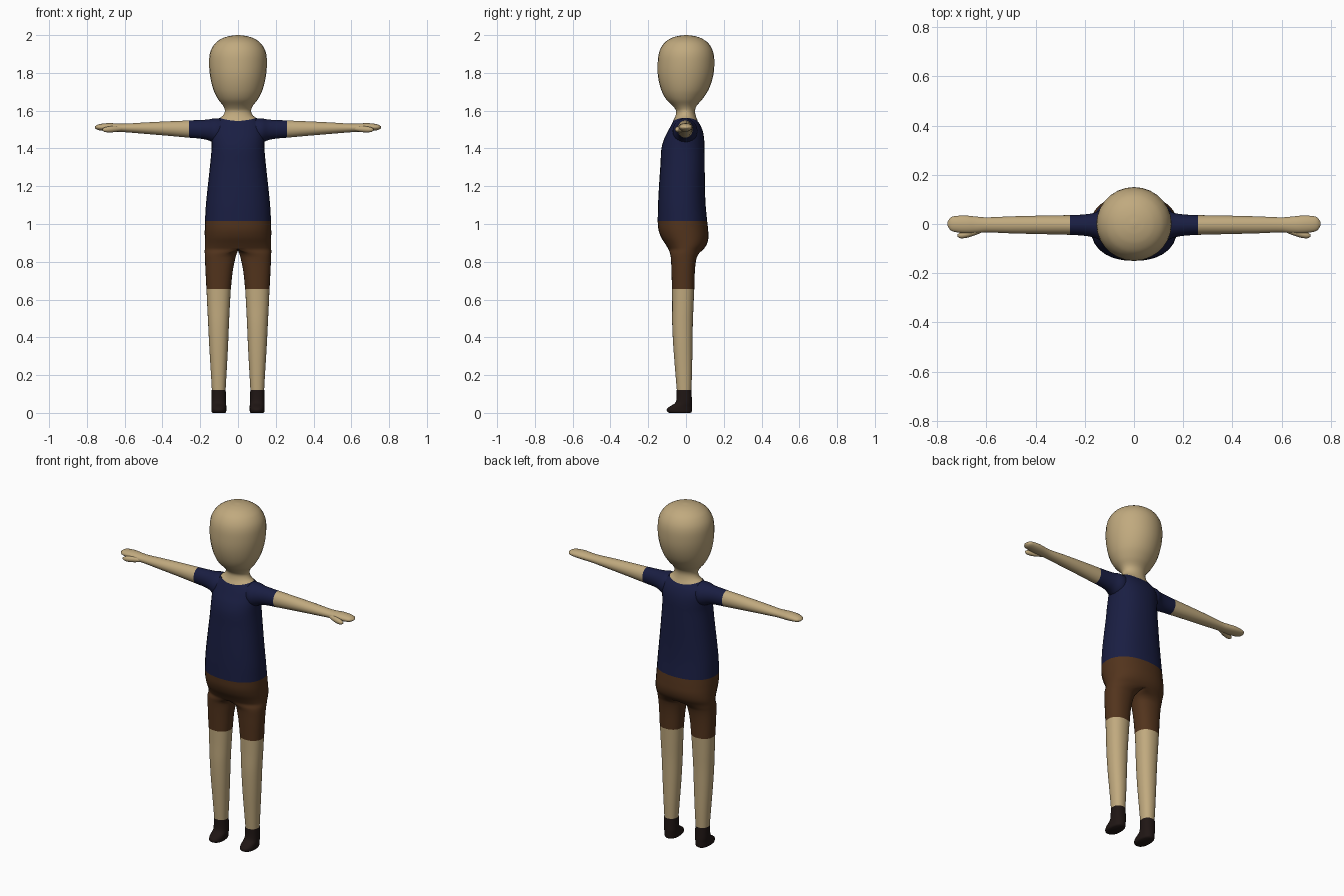
import bpy, bmesh, math


def material(name, rgb):
    m = bpy.data.materials.new(name)
    m.diffuse_color = (*rgb, 1)
    return m


SKIN = material("skin", (0.53, 0.40, 0.21))
NAVY = material("navy_cloth", (0.010, 0.013, 0.055))
BROWN = material("brown_cloth", (0.085, 0.034, 0.012))
DARK = material("dark_leather", (0.014, 0.008, 0.007))


def spline(p0, p1, p2, p3, t):
    """Smooth section values between p1 and p2 (non-uniform in position)."""
    h = p2[0] - p1[0]
    out = [p1[0] + h * t]
    for a, b, c, d in list(zip(p0, p1, p2, p3))[1:]:
        m1 = (c - a) / (p2[0] - p0[0]) * h
        m2 = (d - b) / (p3[0] - p1[0]) * h
        out.append((2*t**3 - 3*t**2 + 1) * b + (t**3 - 2*t**2 + t) * m1
                   + (3*t**2 - 2*t**3) * c + (t**3 - t**2) * m2)
    return out


def loft(name, sections, mat, axis="z", mirror=False, caps=(), power=2.0, sides=28, steps=4):
    """Sections: (position, a min, a max, b min, b max, half-body blend, side lift)."""
    secs = [tuple(s) + (0,) * (7 - len(s)) for s in sections]
    rows = []
    for i in range(len(secs) - 1):
        p0, p3 = secs[max(i - 1, 0)], secs[min(i + 2, len(secs) - 1)]
        rows += [spline(p0, secs[i], secs[i + 1], p3, k / steps) for k in range(steps)]
    rows.append(secs[-1])
    bm = bmesh.new()
    rings = []
    for s, a0, a1, b0, b1, half, lift in rows:
        half = min(max(half, 0), 1)
        ring = []
        for k in range(sides):
            t = 2 * math.pi * k / sides
            c, n = math.cos(t), math.sin(t)
            c2 = math.copysign(abs(c) ** (2 / power), c)
            n2 = math.copysign(abs(n) ** (2 / power), n)
            a = (a0 + a1) / 2 + (a1 - a0) / 2 * c2
            a = a * (1 - half) + max(0, a1 * c2) * half
            b = (b0 + b1) / 2 + (b1 - b0) / 2 * n2
            p = (a, b, s + lift * c * c) if axis == "z" else (s, a, b)
            ring.append(bm.verts.new(p))
        rings.append(ring)
    for r, q in zip(rings, rings[1:]):
        for k in range(sides):
            j = (k + 1) % sides
            bm.faces.new((r[k], r[j], q[j], q[k]))
    for end in caps:
        bm.faces.new(rings[end])
    if mirror and axis == "z":
        # drop the wall on the centre plane
        bmesh.ops.delete(bm, geom=[f for f in bm.faces
                         if all(abs(v.co.x) < 1e-4 for v in f.verts)], context="FACES")
    bmesh.ops.remove_doubles(bm, verts=bm.verts, dist=1e-5)
    bmesh.ops.recalc_face_normals(bm, faces=bm.faces)
    me = bpy.data.meshes.new(name)
    bm.to_mesh(me)
    bm.free()
    me.materials.append(mat)
    me.polygons.foreach_set("use_smooth", [True] * len(me.polygons))
    ob = bpy.data.objects.new(name, me)
    bpy.context.collection.objects.link(ob)
    if mirror:
        mod = ob.modifiers.new("mirror", "MIRROR")
        mod.use_clip = True
        mod.merge_threshold = 0.0005
    return ob


# Head and neck
loft("head_and_neck", [
    (1.546, -.098, .098, -.068, .062, 0, .014), (1.572, -.078, .078, -.056, .052, 0, .004),
    (1.60, -.069, .069, -.053, .048), (1.625, -.078, .078, -.070, .056),
    (1.66, -.105, .105, -.105, .086), (1.71, -.130, .130, -.131, .119),
    (1.78, -.147, .147, -.148, .143), (1.85, -.153, .153, -.150, .150),
    (1.91, -.147, .147, -.142, .144), (1.955, -.122, .122, -.118, .120),
    (1.982, -.085, .085, -.082, .084), (1.995, -.045, .045, -.043, .045),
    (2.0, -.006, .006, -.006, .006)], SKIN, caps=(-1,))

# Shirt body and sleeves
loft("shirt_body", [
    (1.015, -.175, .175, -.150, .112), (1.10, -.170, .170, -.148, .104),
    (1.20, -.160, .160, -.143, .100), (1.32, -.147, .147, -.135, .099),
    (1.40, -.140, .140, -.130, .098), (1.45, -.140, .140, -.116, .096),
    (1.49, -.139, .139, -.096, .089), (1.525, -.130, .130, -.078, .075),
    (1.547, -.097, .097, -.066, .060, 0, .015)], NAVY, power=2.25)
loft("sleeve", [
    (.085, -.066, .058, 1.42, 1.560), (.125, -.070, .060, 1.428, 1.559),
    (.16, -.056, .046, 1.444, 1.553), (.20, -.048, .039, 1.452, 1.551),
    (.26, -.044, .036, 1.457, 1.548)], NAVY, axis="x", mirror=True)

# Arms with mitten hands and thumbs
loft("arm_and_hand", [
    (.26, -.044, .036, 1.457, 1.548), (.38, -.041, .034, 1.468, 1.543),
    (.50, -.038, .031, 1.478, 1.537), (.60, -.034, .027, 1.486, 1.531),
    (.64, -.037, .030, 1.488, 1.532), (.68, -.038, .034, 1.490, 1.534),
    (.72, -.034, .033, 1.494, 1.531), (.745, -.026, .027, 1.499, 1.525),
    (.758, -.008, .010, 1.508, 1.516)], SKIN, axis="x", mirror=True, caps=(-1,))
loft("thumb", [
    (.615, -.033, -.008, 1.494, 1.516), (.65, -.047, -.014, 1.487, 1.519),
    (.68, -.056, -.026, 1.485, 1.517), (.705, -.058, -.034, 1.487, 1.512),
    (.718, -.052, -.042, 1.494, 1.504)], SKIN, axis="x", mirror=True, caps=(-1,), sides=16)

# Shorts: two leg tubes that merge into a half hip at the crotch
loft("shorts", [
    (.655, .038, .167, -.074, .044), (.75, .028, .172, -.077, .047),
    (.82, .014, .175, -.080, .056), (.845, .008, .176, -.085, .070, .25),
    (.868, 0, .176, -.094, .094, 1), (.895, 0, .176, -.110, .111, 1),
    (.93, 0, .176, -.132, .119, 1), (.97, 0, .176, -.146, .117, 1),
    (1.015, 0, .175, -.150, .112, 1)], BROWN, mirror=True, power=2.25)

# Bare legs
loft("leg", [
    (.115, .066, .138, -.048, .028), (.22, .060, .144, -.057, .032),
    (.35, .053, .152, -.067, .034), (.47, .048, .158, -.073, .036),
    (.57, .043, .163, -.073, .040), (.66, .038, .167, -.074, .044)], SKIN, mirror=True, power=2.2)

# Shoes
loft("shoe", [
    (0, .068, .134, -.088, .024), (.006, .063, .139, -.099, .030),
    (.02, .062, .140, -.101, .032), (.034, .062, .140, -.086, .032),
    (.05, .063, .140, -.060, .032), (.07, .064, .140, -.051, .031),
    (.12, .065, .139, -.049, .029)], DARK, mirror=True, caps=(0,), power=2.3)
